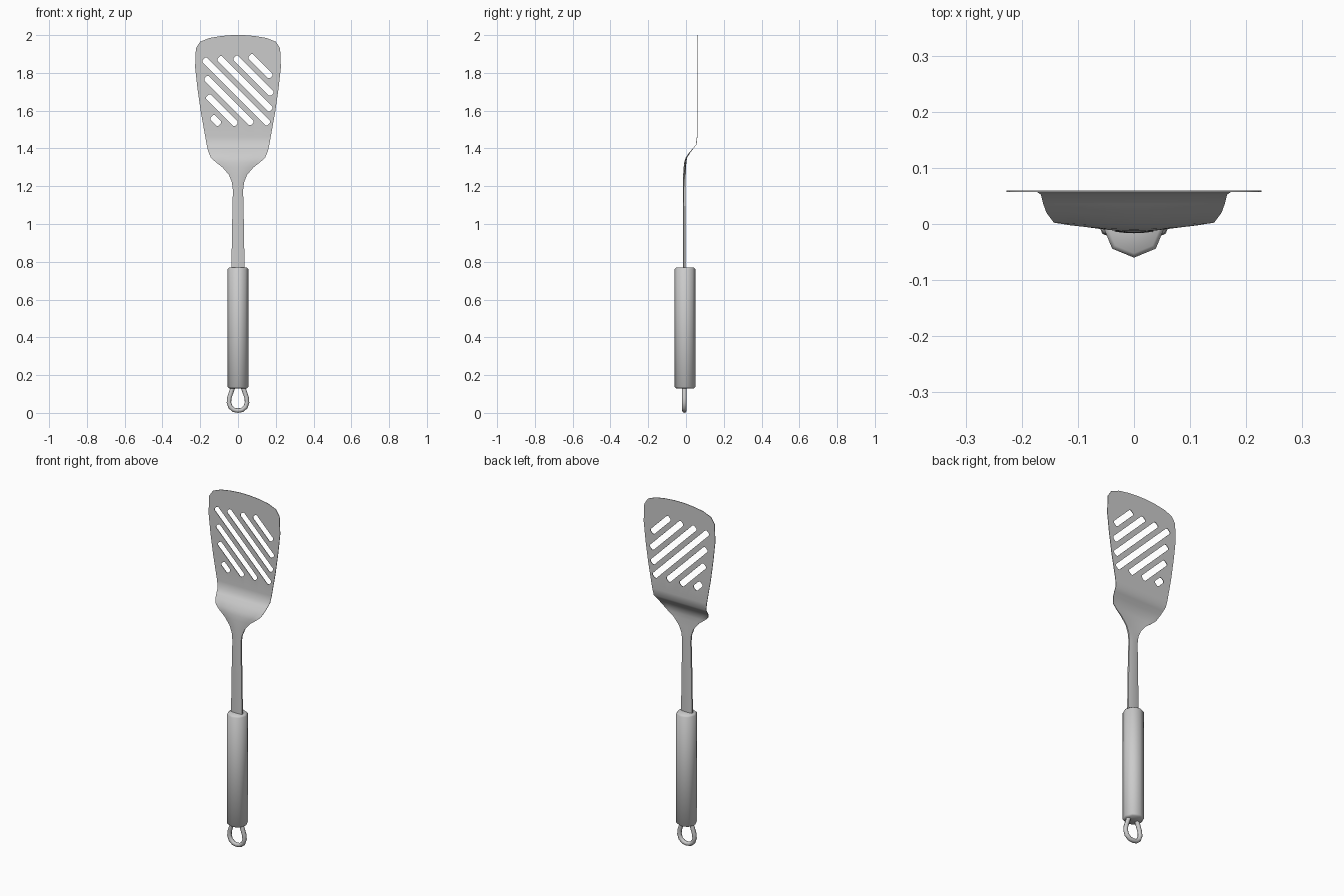
import bpy, bmesh, math
from mathutils import Vector

if "Cube" in bpy.data.objects:
    bpy.data.objects.remove(bpy.data.objects["Cube"])


def make_object(name, bm):
    bmesh.ops.recalc_face_normals(bm, faces=bm.faces)
    mesh = bpy.data.meshes.new(name)
    bm.to_mesh(mesh)
    bm.free()
    ob = bpy.data.objects.new(name, mesh)
    bpy.context.collection.objects.link(ob)
    return ob


def loft(name, rings):
    """Skin a list of closed rings and cap both ends."""
    bm = bmesh.new()
    rows = [[bm.verts.new(p) for p in ring] for ring in rings]
    n = len(rows[0])
    for a, b in zip(rows, rows[1:]):
        for i in range(n):
            j = (i + 1) % n
            bm.faces.new((a[i], a[j], b[j], b[i]))
    bm.faces.new(rows[0])
    bm.faces.new(rows[-1])
    return make_object(name, bm)


def smooth(ob, angle):
    bpy.ops.object.select_all(action='DESELECT')
    ob.select_set(True)
    bpy.context.view_layer.objects.active = ob
    bpy.ops.object.shade_smooth_by_angle(angle=math.radians(angle))


# Blade and neck: height, half width, y at centre, y at edge, thickness
SECTIONS = [
    (0.75, 0.035, -0.009, -0.009, 0.015), (1.00, 0.031, -0.009, -0.009, 0.015),
    (1.18, 0.027, -0.009, -0.008, 0.015), (1.22, 0.032, -0.009, -0.007, 0.014),
    (1.26, 0.048, -0.009, -0.005, 0.012), (1.30, 0.082, -0.008, -0.003, 0.009),
    (1.325, 0.115, -0.006, 0.000, 0.007), (1.35, 0.143, 0.000, 0.004, 0.005),
    (1.38, 0.156, 0.020, 0.022, 0.004), (1.40, 0.162, 0.038, 0.038, 0.003),
    (1.42, 0.166, 0.054, 0.054, 0.003), (1.46, 0.173, 0.0585, 0.0585, 0.003),
    (1.60, 0.198, 0.0585, 0.0585, 0.003), (1.72, 0.215, 0.0585, 0.0585, 0.003),
    (1.83, 0.227, 0.0585, 0.0585, 0.003), (1.93, 0.223, 0.0585, 0.0585, 0.003),
    (1.965, 0.200, 0.0585, 0.0585, 0.003), (1.985, 0.150, 0.0585, 0.0585, 0.003),
    (1.995, 0.090, 0.0585, 0.0585, 0.003), (2.00, 0.030, 0.0585, 0.0585, 0.003),
]
COLS = [i / 4 - 1 for i in range(9)]


def section(z, hw, yc, ye, t):
    def point(s, side):
        y = yc + (ye - yc) * s * s + side * t / 2 * (1 - 0.4 * s * s * (t > 0.004))
        return (s * hw, y, z)
    return [point(s, -1) for s in COLS] + [point(s, 1) for s in reversed(COLS)]


blade = loft("blade_and_neck", [section(*s) for s in SECTIONS])

# Diagonal slots: x of each slot's two ends, stacked along the diagonal
SLOTS = [(0.064, 0.175), (-0.016, 0.180), (-0.100, 0.175), (-0.180, 0.162),
         (-0.170, 0.074), (-0.160, -0.010), (-0.138, -0.098)]
bm = bmesh.new()
along, across = Vector((1, 0, -1)).normalized(), Vector((1, 0, 1)).normalized()
half, corner = 0.0165, 0.007
for i, (x0, x1) in enumerate(SLOTS):
    c = 1.955 - 0.0875 * i
    mid = Vector(((x0 + x1) / 2, 0.02, c - (x0 + x1) / 2))
    ln = (x1 - x0) / math.sqrt(2) + 0.002
    outline = [(-ln, half - corner), (-ln + corner, half), (ln - corner, half), (ln, half - corner),
               (ln, corner - half), (ln - corner, -half), (corner - ln, -half), (-ln, corner - half)]
    face = bm.faces.new([bm.verts.new(mid + along * u + across * v) for u, v in outline])
    ext = bmesh.ops.extrude_face_region(bm, geom=[face], use_keep_orig=True)
    bmesh.ops.translate(bm, vec=(0, 0.08, 0),
                        verts=[g for g in ext["geom"] if isinstance(g, bmesh.types.BMVert)])
cutter = make_object("slot_cutter", bm)
cutter.hide_render = True
mod = blade.modifiers.new("slots", 'BOOLEAN')
mod.operation, mod.solver, mod.object = 'DIFFERENCE', 'EXACT', cutter
bpy.context.view_layer.objects.active = blade
bpy.ops.object.modifier_apply(modifier=mod.name)
bpy.data.objects.remove(cutter)
smooth(blade, 40)

# Eight-sided grip with softened ends
GRIP = [(0.13, 0.047), (0.138, 0.055), (0.762, 0.055), (0.77, 0.047)]
grip = loft("grip", [[(r * math.cos(k * math.pi / 4), -0.005 + r * math.sin(k * math.pi / 4), z)
                      for k in range(8)] for z, r in GRIP])
smooth(grip, 50)

# Hanging loop swept along a teardrop path
side = [(0.024, 0.145), (0.034, 0.115), (0.046, 0.080), (0.048, 0.055), (0.040, 0.031), (0.022, 0.016)]
path = side + [(0, 0.012)] + [(-x, z) for x, z in reversed(side)]
curve = bpy.data.curves.new("hanging_loop", 'CURVE')
curve.dimensions = '3D'
curve.bevel_depth, curve.bevel_resolution = 0.012, 2
curve.use_fill_caps = True
spline = curve.splines.new('POLY')
spline.points.add(len(path) - 1)
for p, (x, z) in zip(spline.points, path):
    p.co = (x, -0.009, z, 1)
loop = bpy.data.objects.new("hanging_loop", curve)
bpy.context.collection.objects.link(loop)
bpy.ops.object.select_all(action='DESELECT')
loop.select_set(True)
bpy.context.view_layer.objects.active = loop
bpy.ops.object.convert(target='MESH')
smooth(bpy.context.object, 60)
